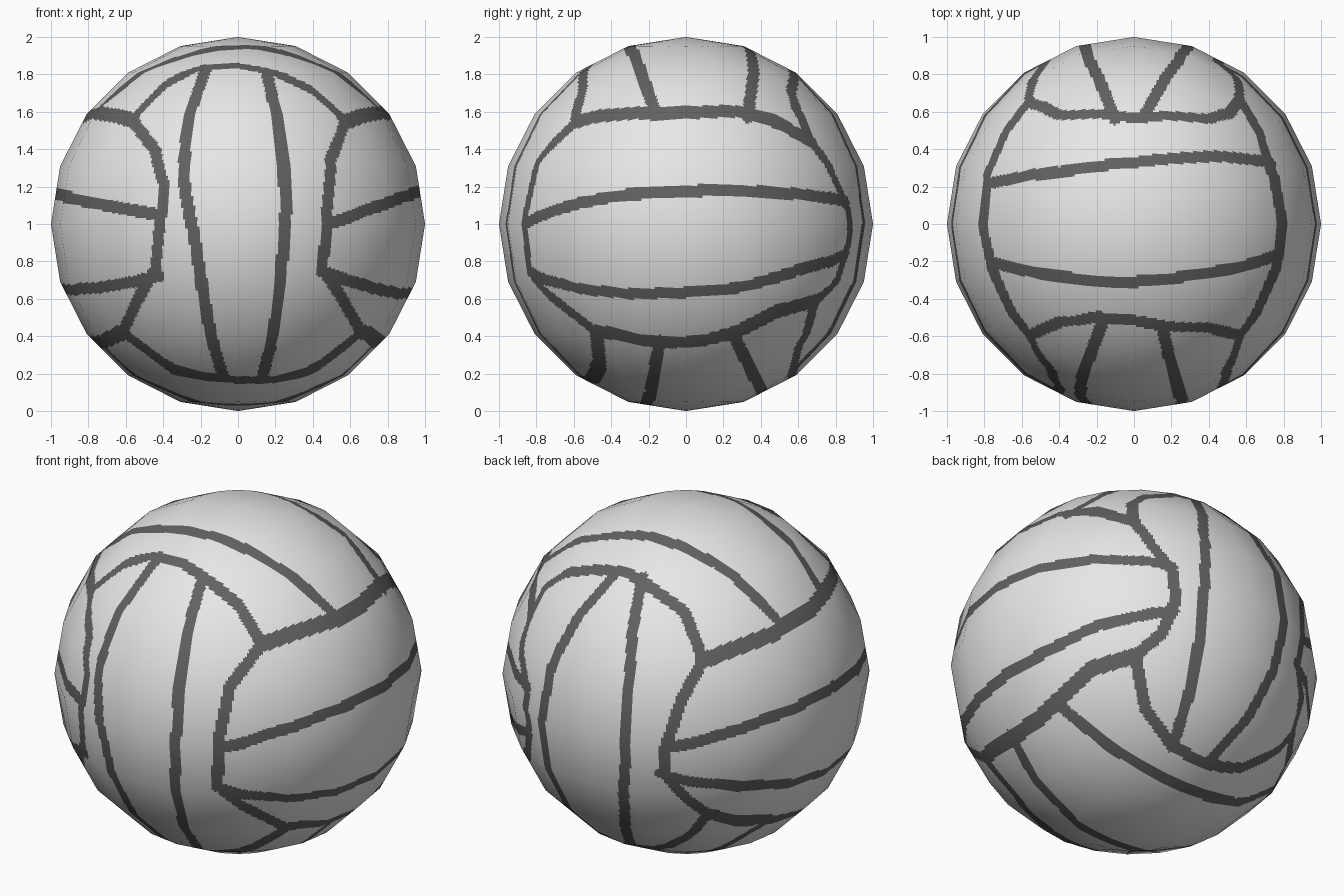
import bpy, bmesh, math
from mathutils import Vector
from mathutils.bvhtree import BVHTree
from mathutils.kdtree import KDTree

if "Cube" in bpy.data.objects:
    bpy.data.objects.remove(bpy.data.objects["Cube"])

THIN, WIDE = 0.033, 0.044
GRID = 120                      # cells along each side of the cube-sphere

# Side of the ball -> the two drawn axes, the depth axis and its sign
SIDES = {
    "front": (0, 2, 1, -1), "back": (0, 2, 1, 1),
    "right": (1, 2, 0, 1), "left": (1, 2, 0, -1),
    "top": (0, 1, 2, 1), "bottom": (0, 1, 2, -1),
}


def on_ball(side, a, b):
    """Lift a point drawn in one flat view onto the unit ball."""
    i, j, k, sign = SIDES[side]
    p = Vector((0, 0, 0))
    p[i], p[j] = a, b
    if j == 2:
        p.z -= 1
    p[k] = sign * math.sqrt(max(0.0, 1 - p.length_squared))
    return p.normalized()


# Borders between the six panels
borders = [
    ("top", THIN, [(-.57, -.6), (-.4, -.53), (-.2, -.5), (0, -.52), (.4, -.56), (.58, -.6)]),
    ("top", THIN, [(-.58, .66), (-.4, .59), (0, .57), (.4, .57), (.52, .6), (.58, .68)]),
    ("top", WIDE, [(.58, .68), (.72, .35), (.8, 0), (.79, -.15), (.7, -.4), (.58, -.6)]),
    ("top", WIDE, [(-.58, .66), (-.78, .3), (-.81, -.05), (-.7, -.4), (-.57, -.6)]),
    ("front", THIN, [(-.57, 1.56), (-.45, 1.4), (-.4, 1.2), (-.42, 1.02), (-.45, .75), (-.62, .42)]),
    ("front", THIN, [(.58, 1.55), (.5, 1.35), (.48, 1.03), (.46, .75), (.66, .42)]),
    ("front", WIDE, [(-.62, .42), (-.35, .22), (-.1, .17), (.25, .17), (.45, .24), (.66, .42)]),
    ("right", THIN, [(.68, 1.45), (.8, 1.25), (.88, 1.1), (.89, .9), (.82, .7), (.7, .58)]),
    ("right", WIDE, [(-.47, .42), (-.35, .4), (-.1, .36), (.1, .37), (.3, .43), (.5, .53), (.7, .58)]),
    ("bottom", THIN, [(.58, .7), (.43, .61), (.2, .57), (-.04, .57), (-.3, .58), (-.6, .65)]),
    ("left", THIN, [(.66, 1.48), (.8, 1.28), (.88, 1.0), (.87, .83), (.65, .54)]),
    ("left", WIDE, [(-.53, .42), (-.3, .37), (0, .36), (.3, .42), (.65, .54)]),
]

# Two seams splitting each panel into three strips
strips = [
    ("front", THIN, [(-.17, 1.83), (-.28, 1.5), (-.29, 1.2), (-.24, .95), (-.2, .7), (-.08, .18)]),
    ("front", THIN, [(.15, 1.82), (.22, 1.5), (.26, 1.1), (.24, .8), (.13, .18)]),
    ("back", THIN, [(-.1, 1.82), (-.24, 1.4), (-.27, .95), (-.18, .5), (-.04, .19)]),
    ("back", THIN, [(.05, 1.82), (.24, 1.4), (.3, .95), (.27, .5), (.2, .2)]),
    ("right", THIN, [(-.87, 1.0), (-.7, 1.08), (-.4, 1.15), (0, 1.18), (.5, 1.17), (.88, 1.12)]),
    ("right", THIN, [(-.85, .74), (-.5, .64), (0, .63), (.3, .66), (.6, .75), (.88, .84)]),
    ("left", THIN, [(-.9, 1.05), (-.4, 1.14), (0, 1.17), (.5, 1.12), (.88, 1.0)]),
    ("left", THIN, [(-.86, .72), (-.4, .65), (0, .65), (.5, .72), (.88, .83)]),
    ("top", THIN, [(-.77, .22), (-.4, .28), (0, .33), (.75, .33)]),
    ("top", THIN, [(-.78, -.2), (-.5, -.27), (0, -.31), (.3, -.28), (.77, -.17)]),
    ("bottom", THIN, [(-.74, .3), (-.4, .37), (0, .41), (.25, .4), (.77, .25)]),
    ("bottom", THIN, [(-.77, -.14), (-.35, -.2), (0, -.22), (.37, -.19), (.77, -.14)]),
]

# Coarse twenty-sided ball that gives the faceted outline
coarse = bmesh.new()
bmesh.ops.create_uvsphere(coarse, u_segments=20, v_segments=10, radius=1)
hull = BVHTree.FromBMesh(coarse)
coarse.free()

# Fine even cube-sphere, so the seams can be cut into its faces
bm = bmesh.new()
bmesh.ops.create_cube(bm, size=2)
bmesh.ops.subdivide_edges(bm, edges=bm.edges[:], cuts=GRID - 1, use_grid_fill=True)
for v in bm.verts:
    v.co = Vector([math.tan(c * math.pi / 4) for c in v.co]).normalized()

# Mark the faces lying within a seam
bm.faces.ensure_lookup_table()
tree = KDTree(len(bm.faces))
for n, f in enumerate(bm.faces):
    f.smooth = True
    tree.insert(f.calc_center_median().normalized(), n)
tree.balance()
for side, half, pts in borders + strips:
    path = [on_ball(side, a, b) for a, b in pts]
    for p, q in zip(path, path[1:]):
        steps = max(2, int((q - p).length / 0.006))
        for s in range(steps + 1):
            for _, n, _ in tree.find_range(p.lerp(q, s / steps).normalized(), half):
                bm.faces[n].material_index = 1

# Press the fine surface onto the coarse facets, keeping round normals
normals = []
for v in bm.verts:
    d = v.co.copy()
    normals.append(d)
    hit = hull.ray_cast(d * 2, -d)[0] or hull.find_nearest(d)[0]
    v.co = hit + Vector((0, 0, 1))

mesh = bpy.data.meshes.new("ball")
bm.to_mesh(mesh)
bm.free()
mesh.normals_split_custom_set_from_vertices([tuple(n) for n in normals])

for name, grey in (("light grey panels", 0.8), ("dark grey seams", 0.12)):
    mat = bpy.data.materials.new(name)
    mat.diffuse_color = (grey, grey, grey, 1)
    mat.use_nodes = True
    mat.node_tree.nodes["Principled BSDF"].inputs["Base Color"].default_value = mat.diffuse_color
    mesh.materials.append(mat)
ball = bpy.data.objects.new("ball", mesh)
bpy.context.scene.collection.objects.link(ball)
